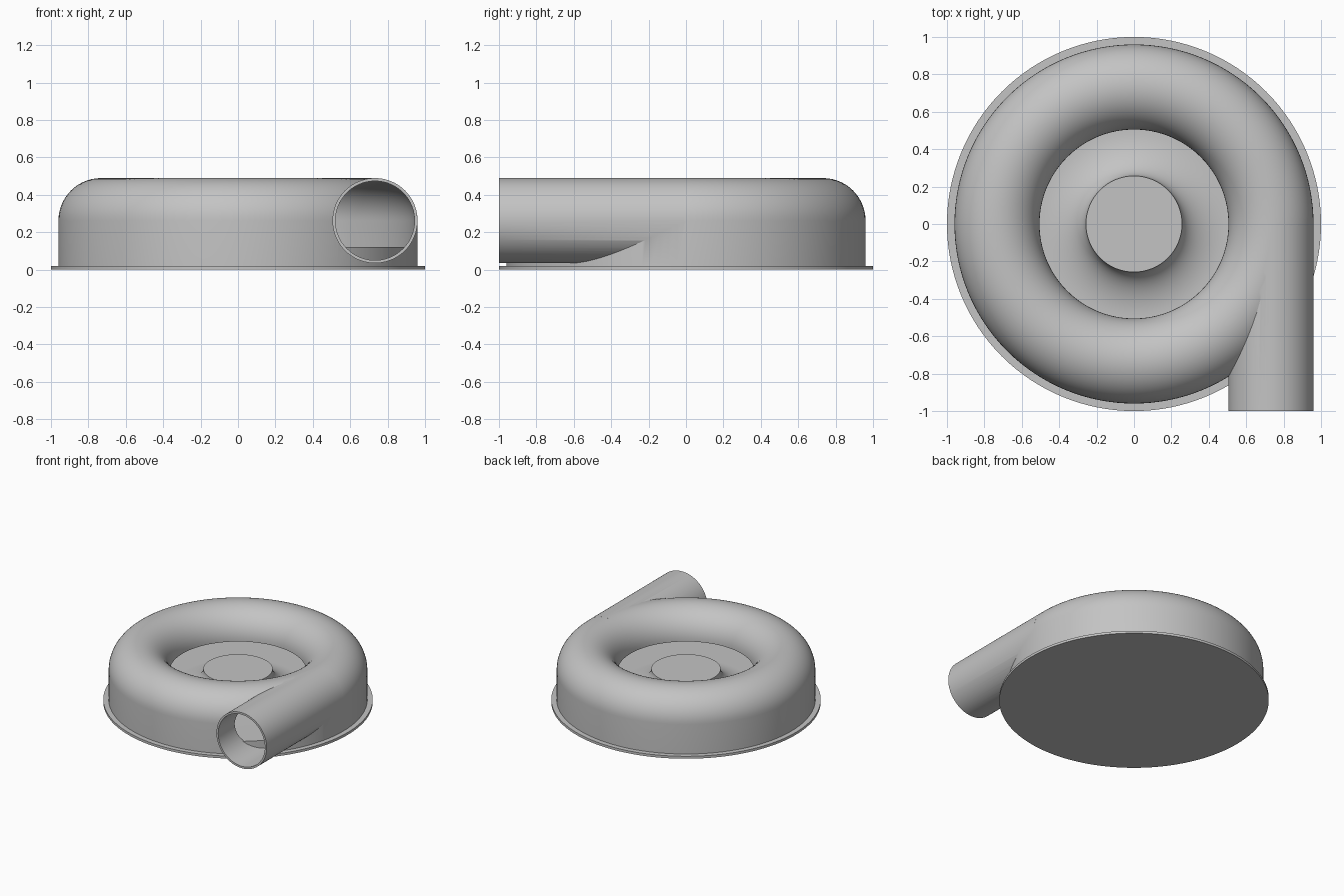
import bpy, bmesh, math
from mathutils import Matrix, Vector

cube = bpy.data.objects.get("Cube")
if cube:
    bpy.data.objects.remove(cube, do_unlink=True)

STEPS = 128
RING, TUBE, WALL, MID = 0.7325, 0.2275, 0.016, 0.262   # scroll radius, section radius, thickness, centre height
BASE_TOP, FLOOR = 0.02, 0.12

metal = bpy.data.materials.new("cast_grey")
metal.use_nodes = True
grey = (0.55, 0.55, 0.55, 1)
metal.diffuse_color = grey
metal.node_tree.nodes["Principled BSDF"].inputs["Base Color"].default_value = grey


def finish(name, bm):
    bmesh.ops.remove_doubles(bm, verts=bm.verts, dist=1e-5)
    bmesh.ops.recalc_face_normals(bm, faces=bm.faces)
    mesh = bpy.data.meshes.new(name)
    bm.to_mesh(mesh)
    bm.free()
    mesh.materials.append(metal)
    obj = bpy.data.objects.new(name, mesh)
    bpy.context.collection.objects.link(obj)
    return obj


def lathe(name, profile, closed=False):
    """Turn an (r, z) profile around the z axis."""
    bm = bmesh.new()
    verts = [bm.verts.new((r, 0, z)) for r, z in profile]
    pairs = list(zip(verts, verts[1:]))
    if closed:
        pairs.append((verts[-1], verts[0]))
    edges = [bm.edges.new(p) for p in pairs]
    bmesh.ops.spin(bm, geom=verts + edges, cent=(0, 0, 0), axis=(0, 0, 1),
                   angle=2 * math.pi, steps=STEPS, use_merge=True)
    return finish(name, bm)


def pipe(name, radius, y0, y1):
    """Solid cylinder along y on the outlet axis."""
    bm = bmesh.new()
    place = Matrix.Translation(Vector((RING, (y0 + y1) / 2, MID))) @ Matrix.Rotation(math.pi / 2, 4, 'X')
    bmesh.ops.create_cone(bm, cap_ends=True, segments=80, radius1=radius, radius2=radius,
                          depth=y1 - y0, matrix=place)
    return finish(name, bm)


def arch(radius, n=28):
    """Half circle of the scroll section, from inner lip to outer wall."""
    return [(RING - radius * math.cos(math.pi * i / n), MID + radius * math.sin(math.pi * i / n))
            for i in range(n + 1)]


def activate(obj):
    bpy.ops.object.select_all(action='DESELECT')
    obj.select_set(True)
    bpy.context.view_layer.objects.active = obj


def combine(target, other, operation):
    activate(target)
    mod = target.modifiers.new(operation, 'BOOLEAN')
    mod.operation, mod.object, mod.solver = operation, other, 'EXACT'
    bpy.ops.object.modifier_apply(modifier=mod.name)
    bpy.data.objects.remove(other, do_unlink=True)


# Scroll casing with tangential outlet, hollowed out
inner, outer = RING - TUBE, RING + TUBE
casing = lathe("scroll_casing", arch(TUBE) + [(outer, BASE_TOP), (inner, BASE_TOP)], closed=True)
combine(casing, pipe("outlet_pipe", TUBE, -1, -0.01), 'UNION')
bore = TUBE - WALL
lip = MID - 0.004
cavity = lathe("cavity", [(0.45, -0.05), (0.45, lip), (RING - bore, lip)] + arch(bore)
               + [(RING + bore, -0.05)], closed=True)
combine(casing, cavity, 'DIFFERENCE')
combine(casing, pipe("bore", bore, -1.1, -0.015), 'DIFFERENCE')

# Back plate
plate = lathe("back_plate", [(0, 0), (1, 0), (1, BASE_TOP), (0, BASE_TOP)])

# Raised floor with a flared hub in the middle
hub_r, hub_z, flare_r = 0.257, 0.27, 0.5
flare = []
for i in range(17):
    t = math.pi / 2 * i / 16
    flare.append((flare_r - (flare_r - hub_r) * math.cos(t), hub_z - (hub_z - FLOOR) * math.sin(t)))
edge = outer - WALL / 2
hub = lathe("floor_and_hub", [(0, hub_z)] + flare + [(edge, FLOOR), (edge, BASE_TOP), (0, BASE_TOP)])

for obj in (casing, plate, hub):
    activate(obj)
    bpy.ops.object.shade_smooth_by_angle(angle=math.radians(30))
